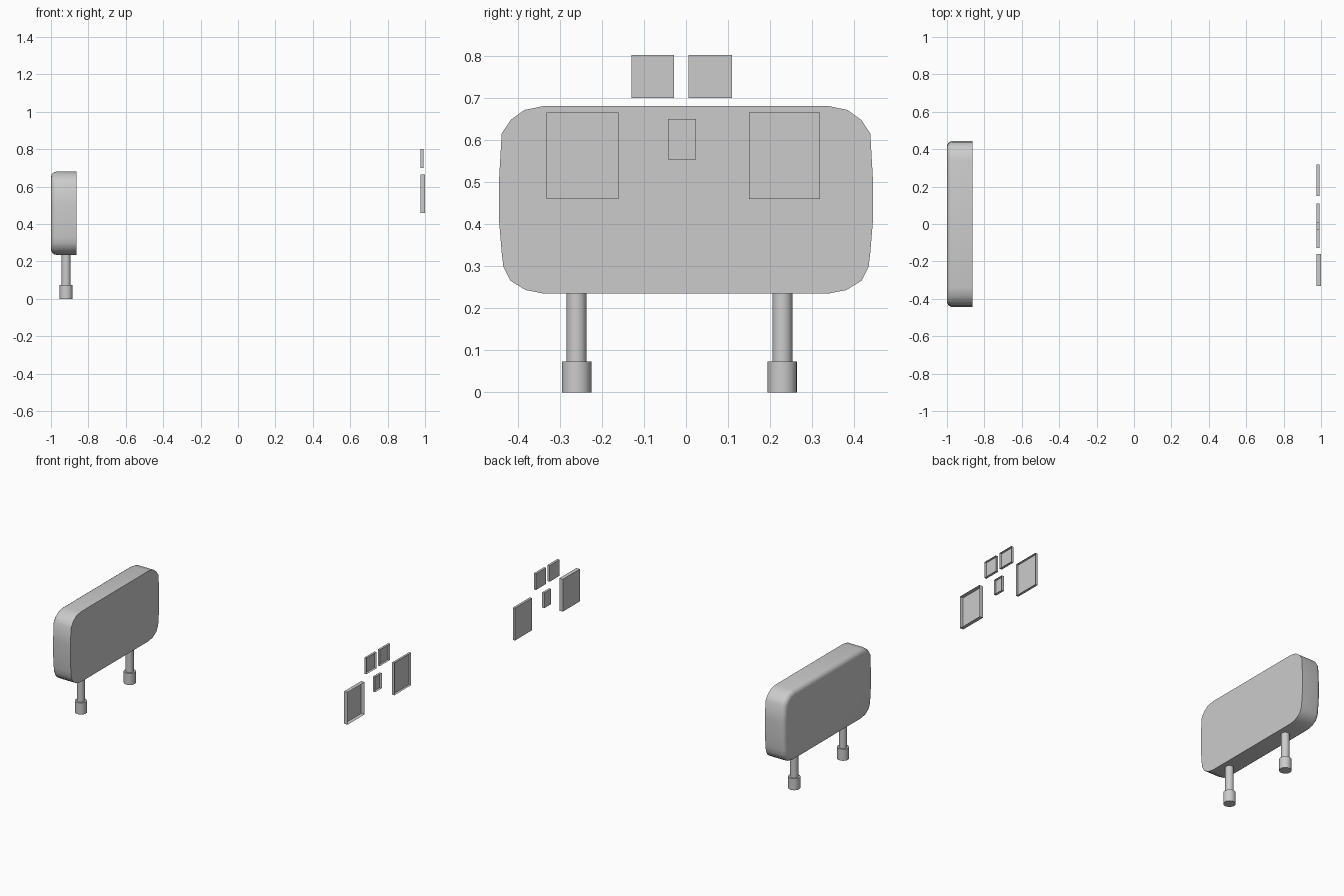
import bpy, bmesh, math

if "Cube" in bpy.data.objects:
    bpy.data.objects.remove(bpy.data.objects["Cube"])


def finish(name, bm, smooth=True):
    bmesh.ops.recalc_face_normals(bm, faces=bm.faces)
    mesh = bpy.data.meshes.new(name)
    bm.to_mesh(mesh)
    bm.free()
    ob = bpy.data.objects.new(name, mesh)
    bpy.context.collection.objects.link(ob)
    if smooth:
        bpy.ops.object.select_all(action='DESELECT')
        ob.select_set(True)
        bpy.context.view_layer.objects.active = ob
        bpy.ops.object.shade_smooth_by_angle(angle=math.radians(40))
    return ob


# Padded headboard: half outline (y, z) mirrored, extruded along x
half = [(0.34, 0.68), (0.384, 0.671), (0.417, 0.647), (0.438, 0.615),
        (0.444, 0.51), (0.444, 0.405), (0.438, 0.332), (0.434, 0.298),
        (0.417, 0.265), (0.381, 0.243), (0.34, 0.235)]
outline = half + [(-y, z) for y, z in reversed(half)]
bm = bmesh.new()
back = bm.faces.new([bm.verts.new((-1.0, y, z)) for y, z in outline])
ext = bmesh.ops.extrude_face_region(bm, geom=[back], use_keep_orig=True)
bmesh.ops.translate(bm, vec=(0.136, 0, 0),
                    verts=[g for g in ext['geom'] if isinstance(g, bmesh.types.BMVert)])
# Only the rear rim is rounded
rim = [e for e in bm.edges if all(v.co.x < -0.99 for v in e.verts)]
bmesh.ops.bevel(bm, geom=rim, offset=0.03, offset_type='OFFSET',
                segments=4, profile=0.5, affect='EDGES')
finish("headboard", bm)


def cylinder(name, x, y, z0, z1, r):
    bm = bmesh.new()
    bmesh.ops.create_cone(bm, cap_ends=True, segments=20,
                          radius1=r, radius2=r, depth=z1 - z0)
    bmesh.ops.translate(bm, vec=(x, y, (z0 + z1) / 2), verts=bm.verts)
    finish(name, bm)


# Two legs with thicker feet
for side, y in (("left", -0.26), ("right", 0.229)):
    cylinder(side + "_leg", -0.919, y, 0.07, 0.25, 0.024)
    cylinder(side + "_foot", -0.919, y, 0.0, 0.073, 0.035)


# Shallow picture trays, open towards +x
def picture(name, y0, y1, z0, z1, x1):
    x0 = 0.976
    bm = bmesh.new()
    ring = [(y0, z0), (y1, z0), (y1, z1), (y0, z1)]
    a = [bm.verts.new((x0, y, z)) for y, z in ring]
    b = [bm.verts.new((x1, y, z)) for y, z in ring]
    bm.faces.new(a[::-1])
    for i in range(4):
        j = (i + 1) % 4
        bm.faces.new((a[i], a[j], b[j], b[i]))
    finish(name, bm, smooth=False)


picture("large_picture_left", -0.331, -0.16, 0.46, 0.665, 1.0)
picture("large_picture_right", 0.15, 0.319, 0.46, 0.665, 0.991)
picture("small_picture", -0.043, 0.024, 0.553, 0.649, 0.991)
picture("top_picture_left", -0.129, -0.028, 0.70, 0.802, 0.991)
picture("top_picture_right", 0.006, 0.109, 0.70, 0.802, 0.991)
